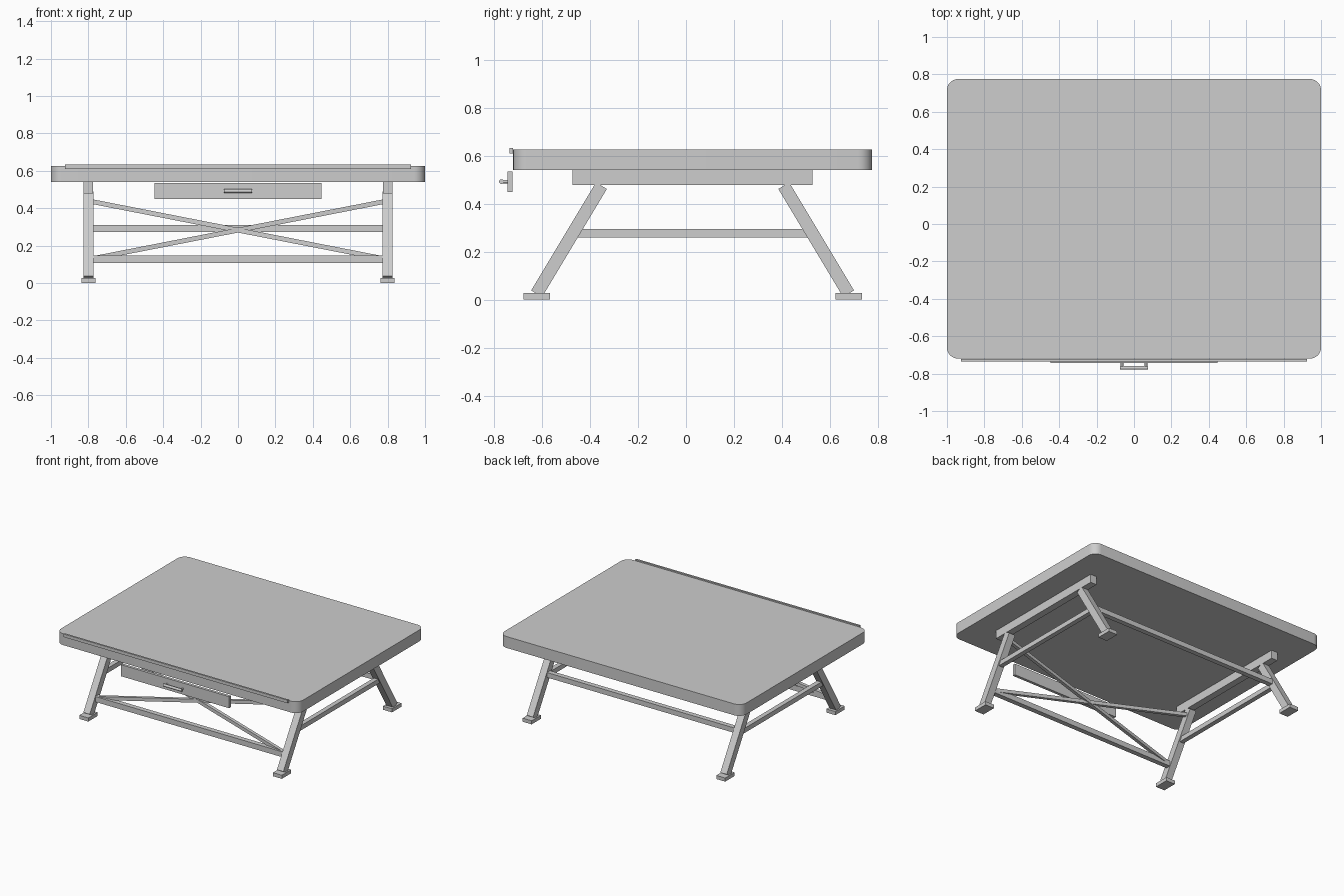
import bpy, bmesh, math
from mathutils import Vector, Matrix

if "Cube" in bpy.data.objects:
    bpy.data.objects.remove(bpy.data.objects["Cube"])

OY = 0.0275  # table centre is set back so that the handle fits the bounds

grey = bpy.data.materials.new("plain_grey")
grey.diffuse_color = (0.61, 0.61, 0.61, 1)
grey.use_nodes = True
grey.node_tree.nodes["Principled BSDF"].inputs["Base Color"].default_value = grey.diffuse_color


def finish(name, bm):
    mesh = bpy.data.meshes.new(name)
    bmesh.ops.recalc_face_normals(bm, faces=bm.faces)
    bm.to_mesh(mesh)
    bm.free()
    mesh.materials.append(grey)
    ob = bpy.data.objects.new(name, mesh)
    bpy.context.collection.objects.link(ob)
    return ob


def box(name, lo, hi, corner=0):
    """Axis-aligned box between two corners, optionally with rounded upright edges."""
    lo, hi = Vector(lo), Vector(hi)
    bm = bmesh.new()
    bmesh.ops.create_cube(bm, size=1, matrix=Matrix.Translation((lo + hi) / 2)
                          @ Matrix.Diagonal((*(hi - lo), 1)))
    if corner:
        upright = [e for e in bm.edges
                   if abs(e.verts[0].co.z - e.verts[1].co.z) > 0.01]
        bmesh.ops.bevel(bm, geom=upright, offset=corner, segments=8,
                        profile=0.5, affect='EDGES')
    return finish(name, bm)


def beam(name, a, b, w, d, side=(1, 0, 0)):
    """Square-ended beam from a to b; w is measured along the side direction."""
    a, b = Vector(a), Vector(b)
    z = (b - a).normalized()
    y = z.cross(Vector(side)).normalized()
    x = y.cross(z)
    rot = Matrix((x, y, z)).transposed().to_4x4()
    bm = bmesh.new()
    bmesh.ops.create_cube(bm, size=1, matrix=Matrix.Translation((a + b) / 2) @ rot
                          @ Matrix.Diagonal((w, d, (b - a).length, 1)))
    return finish(name, bm)


def rod(name, a, b, r):
    a, b = Vector(a), Vector(b)
    bm = bmesh.new()
    rot = (b - a).to_track_quat('Z', 'Y').to_matrix().to_4x4()
    bmesh.ops.create_cone(bm, cap_ends=True, segments=12, radius1=r, radius2=r,
                          depth=(b - a).length, matrix=Matrix.Translation((a + b) / 2) @ rot)
    return finish(name, bm)


def leg_y(z):
    """Distance of the leg centre line from the table centre at height z."""
    return 0.65 - 0.6 * (z - 0.025)


# Table top with rounded corners and the pencil lip along its front
box("table_top", (-1, OY - 0.7475, 0.54), (1, OY + 0.7475, 0.625), 0.06)
box("front_lip", (-0.925, -0.736, 0.61), (0.925, -0.722, 0.633))

# Drawer front and handle
box("drawer_front", (-0.447, -0.744, 0.449), (0.447, -0.723, 0.535))
rod("handle_bar", (-0.075, -0.769, 0.492), (0.075, -0.769, 0.492), 0.010)
for s, side in ((-1, "left"), (1, "right")):
    rod(side + "_handle_post", (s * 0.064, -0.742, 0.492),
        (s * 0.064, -0.769, 0.492), 0.007)

# Trestle at each end: top rail, splayed legs, feet and side stretcher
for s, side in ((-1, "left"), (1, "right")):
    x = s * 0.8
    box(side + "_top_rail", (x - 0.026, OY - 0.5, 0.478), (x + 0.026, OY + 0.5, 0.54))
    y = leg_y(0.277)
    box(side + "_side_stretcher", (x - 0.0175, OY - y, 0.26), (x + 0.0175, OY + y, 0.295))
    for t, end in ((-1, "front"), (1, "back")):
        beam(f"{end}_{side}_leg", (x, OY + t * leg_y(0.025), 0.025),
             (x, OY + t * leg_y(0.475), 0.475), 0.053, 0.053)
        fy = OY + t * 0.65
        box(f"{end}_{side}_foot", (x - 0.037, fy - 0.055, 0), (x + 0.037, fy + 0.055, 0.027))

# Long stretchers between the trestles
for name, t, z, h in (("front_stretcher", -1, 0.127, 0.04), ("back_stretcher", 1, 0.291, 0.037)):
    y = OY + t * leg_y(z)
    box(name, (-0.79, y - 0.0185, z - h / 2), (0.79, y + 0.0185, z + h / 2))

# Crossed braces between the front legs, lying in the slope of the legs
for s, side in ((-1, "left"), (1, "right")):
    beam(side + "_cross_brace", (-s * 0.795, OY - leg_y(0.127), 0.127),
         (s * 0.795, OY - leg_y(0.438), 0.438), 0.025, 0.025, (0, 1, 0))

# Smooth only the curved surfaces
for ob in bpy.data.objects:
    if ob.name == "table_top" or "handle" in ob.name:
        bpy.ops.object.select_all(action='DESELECT')
        ob.select_set(True)
        bpy.context.view_layer.objects.active = ob
        bpy.ops.object.shade_smooth_by_angle(angle=math.radians(35))
